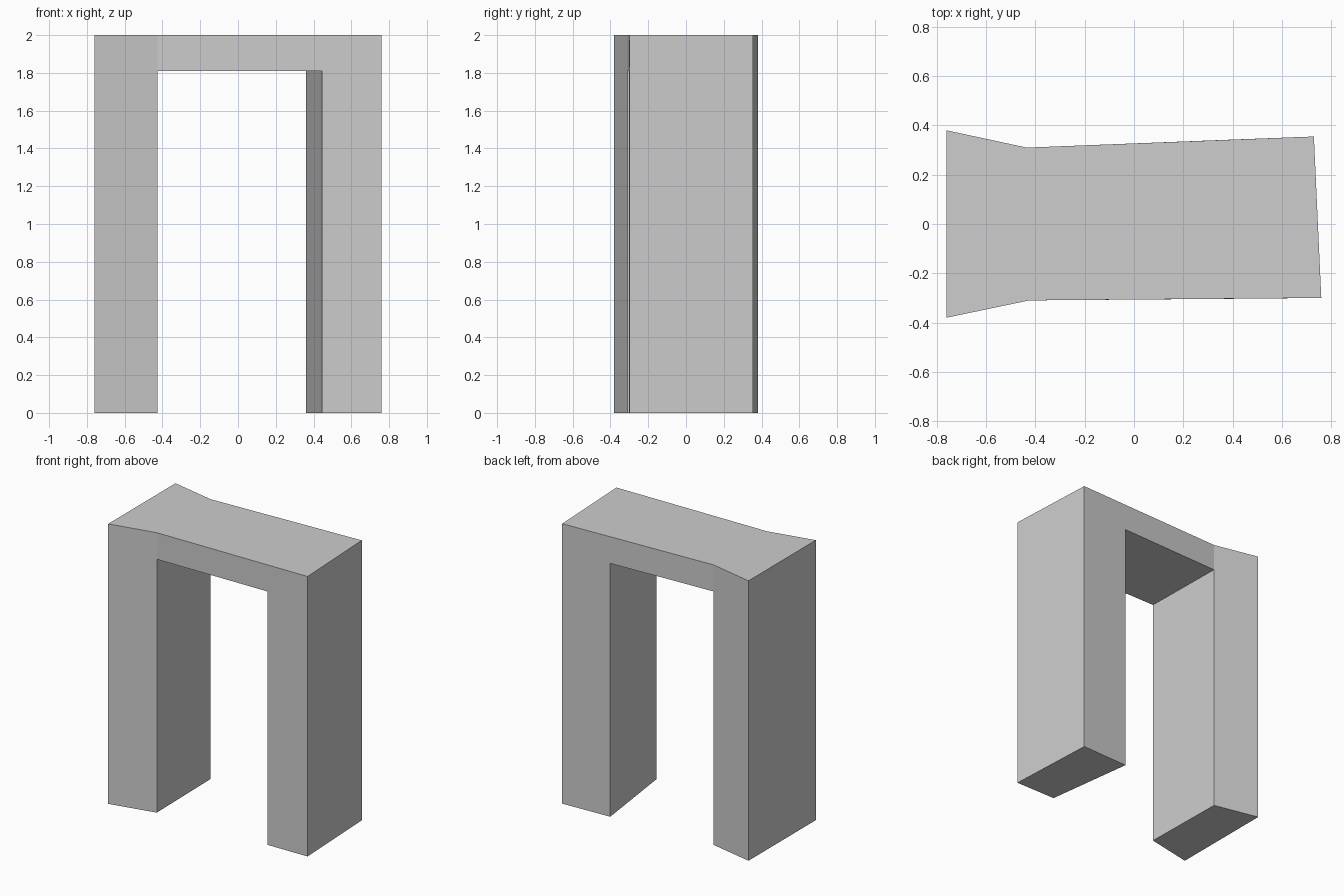
import bpy
import bmesh

cube = bpy.data.objects.get("Cube")
if cube:
    bpy.data.objects.remove(cube, do_unlink=True)

# Plan stations from one end to the other: (front point, back point)
STATIONS = [
    ((-0.76, -0.38), (-0.76, 0.38)),
    ((-0.425, -0.31), (-0.435, 0.31)),
    ((0.445, -0.303), (0.36, 0.341)),
    ((0.76, -0.30), (0.73, 0.355)),
]
LEVELS = (0.0, 1.81, 2.0)  # ground, underside of lintel, top

stone = bpy.data.materials.new("light grey")
stone.use_nodes = True
grey = (0.61, 0.61, 0.61, 1.0)
stone.diffuse_color = grey
stone.node_tree.nodes["Principled BSDF"].inputs["Base Color"].default_value = grey

bm = bmesh.new()
ground, under, top = [
    [[bm.verts.new((x, y, z)) for x, y in pair] for pair in STATIONS]
    for z in LEVELS
]


def cap(level, i):
    """Horizontal face between stations i and i + 1."""
    bm.faces.new((*level[i], *reversed(level[i + 1])))


def wall(a, b, low, high):
    """Upright face between plan points a and b, given as (station, side)."""
    (i, s), (j, t) = a, b
    bm.faces.new((low[i][s], low[j][t], high[j][t], high[i][s]))


# Top slab with front and back fascia
for i in range(3):
    cap(top, i)
    for side in (0, 1):
        wall((i, side), (i + 1, side), under, top)
for end in (0, 3):
    wall((end, 0), (end, 1), under, top)

# Underside of the lintel
cap(under, 1)

# Two legs
for i in (0, 2):
    cap(ground, i)
    for side in (0, 1):
        wall((i, side), (i + 1, side), ground, under)
        wall((i + side, 0), (i + side, 1), ground, under)

bmesh.ops.recalc_face_normals(bm, faces=bm.faces)

# Merge the coplanar panels into single clean faces
bmesh.ops.dissolve_limit(bm, angle_limit=0.01, verts=bm.verts, edges=bm.edges)

mesh = bpy.data.meshes.new("archway")
bm.to_mesh(mesh)
bm.free()
mesh.materials.append(stone)
archway = bpy.data.objects.new("archway", mesh)
bpy.context.scene.collection.objects.link(archway)
